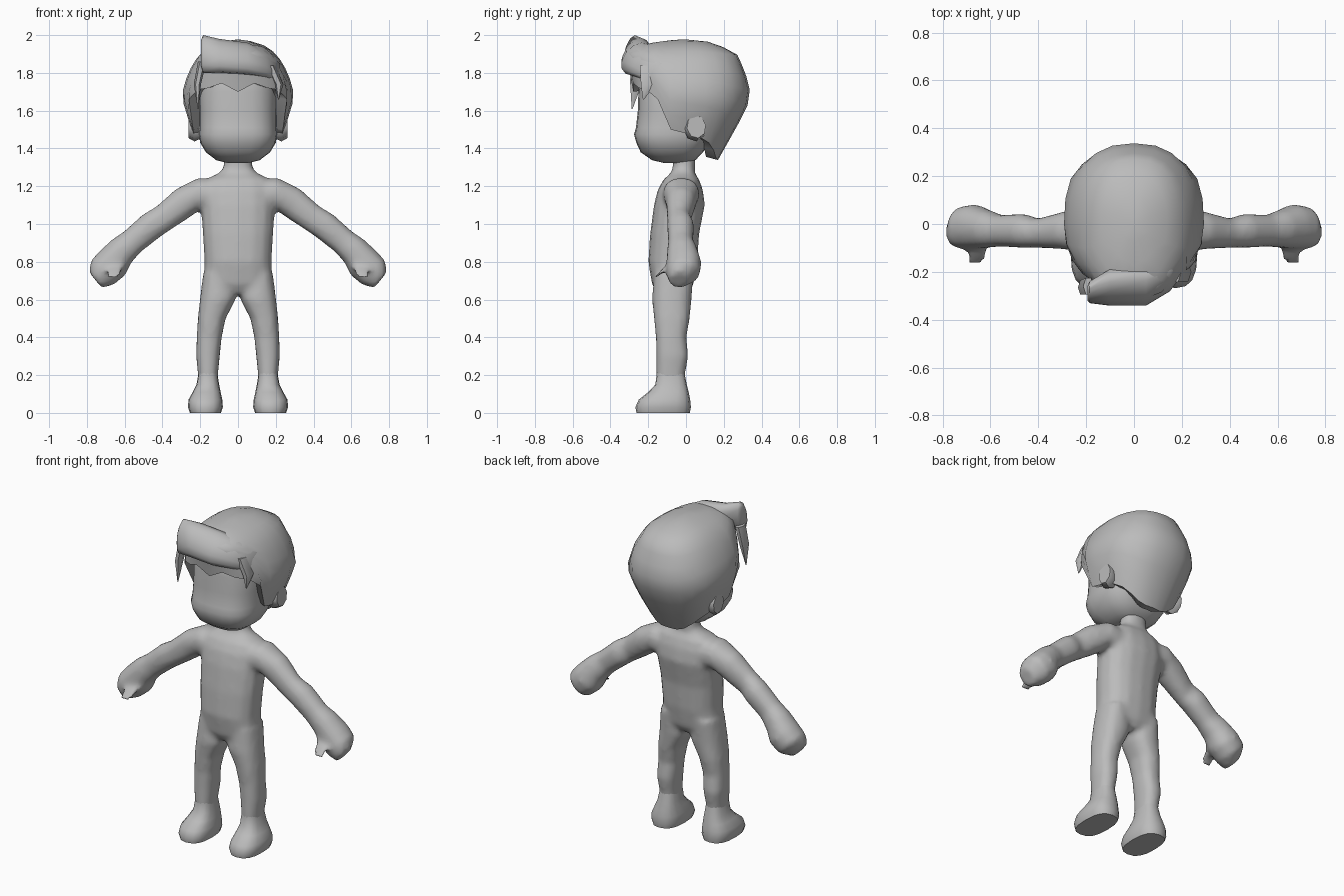
import bpy, bmesh, math
from mathutils import Vector as V

if "Cube" in bpy.data.objects:
    bpy.data.objects.remove(bpy.data.objects["Cube"])

grey = bpy.data.materials.new("plain_grey")
grey.diffuse_color = (0.5, 0.5, 0.5, 1)
grey.use_nodes = True
grey.node_tree.nodes["Principled BSDF"].inputs["Base Color"].default_value = grey.diffuse_color


def spow(a, e):
    return math.copysign(abs(a) ** (2 / e), a)


def loft(bm, rings, n=16, e=2.4):
    """Skin a row of (centre, u, v) superellipse rings and cap both ends."""
    rows = []
    for c, u, v in rings:
        rows.append([bm.verts.new(c + u * spow(math.cos(a), e) + v * spow(math.sin(a), e))
                     for a in (2 * math.pi * i / n for i in range(n))])
    for r, s in zip(rows, rows[1:]):
        for i in range(n):
            j = (i + 1) % n
            bm.faces.new((r[i], r[j], s[j], s[i]))
    bm.faces.new(rows[0])
    bm.faces.new(rows[-1])


def span(xa, za, xb, zb, y0, y1, side=1):
    """Ring between two points of the xz plane, with a depth range."""
    a, b = V((side * xa, 0, za)), V((side * xb, 0, zb))
    return ((a + b) / 2 + V((0, (y0 + y1) / 2, 0)), (a - b) / 2, V((0, (y1 - y0) / 2, 0)))


def flat(x0, x1, z, y0, y1, side=1):
    return span(x0, z, x1, z, y0, y1, side)


def finish(name, bm, angle=50):
    bmesh.ops.recalc_face_normals(bm, faces=bm.faces)
    me = bpy.data.meshes.new(name)
    bm.to_mesh(me)
    bm.free()
    me.materials.append(grey)
    ob = bpy.data.objects.new(name, me)
    bpy.context.collection.objects.link(ob)
    bpy.ops.object.select_all(action='DESELECT')
    ob.select_set(True)
    bpy.context.view_layer.objects.active = ob
    bpy.ops.object.shade_smooth_by_angle(angle=math.radians(angle))
    return ob


# Body: torso with neck, legs, arms and thumbs fused into one skin
bm = bmesh.new()
torso = [(.13, .63, -.15, .01), (.185, .68, -.18, .04), (.178, .8, -.2, .06),
         (.187, .95, -.19, .07), (.197, 1.1, -.17, .1), (.195, 1.18, -.15, .09),
         (.175, 1.235, -.12, .07), (.10, 1.27, -.08, .045), (.075, 1.3, -.07, .05),
         (.075, 1.42, -.07, .05)]
loft(bm, [flat(-w, w, z, a, b) for w, z, a, b in torso])
leg = [(.02, .185, .74, -.17, .04), (.012, .202, .6, -.18, .03), (.065, .213, .5, -.17, .02),
       (.086, .219, .4, -.16, .003), (.096, .222, .3, -.158, .013), (.106, .212, .2, -.158, -.005),
       (.11, .205, .08, -.15, -.01)]
arm = [(.10, 1.24, .13, 1.05, -.13, .07), (.21, 1.245, .2, 1.075, -.12, .07),
       (.33, 1.185, .27, 1.025, -.105, .05), (.43, 1.095, .37, .96, -.1, .023),
       (.505, 1.05, .42, .925, -.1, .043), (.605, .96, .51, .855, -.095, .038),
       (.665, .92, .565, .795, -.1, .06), (.735, .855, .595, .73, -.105, .082),
       (.78, .805, .655, .68, -.105, .074), (.788, .745, .72, .66, -.09, .01)]
for s in (-1, 1):
    loft(bm, [flat(*r, side=s) for r in leg])
    loft(bm, [span(*r, side=s) for r in arm], e=2.2)
    loft(bm, [(V((s * x, y, z)), V((r, 0, 0)), V((0, .6 * r, .8 * r)))
              for x, y, z, r in ((.63, -.05, .80, .04), (.645, -.11, .765, .042),
                                 (.66, -.15, .73, .04), (.668, -.175, .705, .024))], 10, 2)
body = finish("body", bm)
rm = body.modifiers.new("fuse", 'REMESH')
rm.mode, rm.voxel_size, rm.use_smooth_shade = 'VOXEL', .016, True
sm = body.modifiers.new("soften", 'SMOOTH')
sm.factor, sm.iterations = .5, 4

# Feet with flat soles
foot = [(.09, .255, 0, -.262, .02), (.08, .265, .03, -.268, .026), (.083, .262, .07, -.25, .022),
        (.092, .24, .11, -.2, .014), (.1, .22, .15, -.162, .004), (.109, .209, .21, -.155, -.008)]
for s, side in ((-1, "right"), (1, "left")):
    bm = bmesh.new()
    loft(bm, [flat(*r, side=s) for r in foot], e=2.6)
    finish(side + "_foot", bm)

# Head: rounded face with a slight muzzle
bm = bmesh.new()
head = [(.06, 1.324, -.12, 0), (.115, 1.338, -.18, .05), (.17, 1.38, -.24, .09),
        (.2, 1.43, -.263, .12), (.208, 1.475, -.275, .14), (.206, 1.51, -.265, .16),
        (.206, 1.6, -.255, .18), (.206, 1.7, -.252, .18), (.18, 1.8, -.24, .18), (.12, 1.88, -.18, .1)]
loft(bm, [flat(-w, w, z, a, b) for w, z, a, b in head], 24, 2.7)
finish("head", bm)

# Ears
for s, side in ((-1, "right"), (1, "left")):
    bm = bmesh.new()
    loft(bm, [(V((s * x, y, 1.515)), V((0, hy, .01)), V((0, -.01, hz)))
              for x, y, hy, hz in ((.17, .03, .035, .05), (.23, .045, .06, .078),
                                   (.262, .055, .05, .06))], 8, 2)
    finish(side + "_ear", bm)

# Hair cap: dome profile (z, half width, front, back) cut by a hem that varies around the head
dome = [(1.978, 0, 0, 0), (1.97, .06, .12, .1), (1.945, .14, .26, .18), (1.9, .205, .325, .27),
        (1.8, .265, .298, .315), (1.68, .3, .275, .345), (1.6, .278, .27, .315),
        (1.5, .245, .26, .26), (1.34, .17, .2, .17)]
hem = [1.70, 1.745, 1.72, 1.71, 1.66, 1.50, 1.48, 1.46, 1.43, 1.39, 1.355, 1.34, 1.34]


def dome_at(z):
    for p, q in zip(dome, dome[1:]):
        if z >= q[0]:
            t = (p[0] - z) / (p[0] - q[0])
            return [a + (b - a) * t for a, b in zip(p[1:], q[1:])]
    return dome[-1][1:]


bm = bmesh.new()
top = bm.verts.new((0, -.01, 1.978))
n, rows, previous = 24, 10, None
for k in range(1, rows + 2):
    ring = []
    for i in range(n):
        a = 2 * math.pi * i / n
        low = hem[min(i, n - i)]
        z = 1.978 - (1.978 - low) * (min(k, rows) / rows) ** 1.7
        w, f, b = dome_at(z)
        c = math.cos(a)
        p = V((w * spow(math.sin(a), 2.3), -(f if c > 0 else b) * spow(c, 2.3), z))
        if k > rows:                      # tuck the hem in towards the head
            p = V((p.x * .65, p.y * .65, z + .015))
        ring.append(bm.verts.new(p))
    for i in range(n):
        j = (i + 1) % n
        if previous:
            bm.faces.new((previous[i], previous[j], ring[j], ring[i]))
        else:
            bm.faces.new((top, ring[i], ring[j]))
    previous = ring
finish("hair_cap", bm, 60)

# Swept fringe running from a raised tip on one side to the other temple
bm = bmesh.new()
sweep = [(-.195, -.29, 1.905, .03, .07), (-.185, -.285, 1.90, .045, .1), (-.1, -.265, 1.89, .075, .09),
         (.05, -.26, 1.875, .08, .085), (.15, -.215, 1.845, .065, .07), (.22, -.15, 1.8, .04, .05)]
loft(bm, [(V((x, y, z)), V((0, -hy, -.01)), V((0, hy * .3, hz))) for x, y, z, hy, hz in sweep], 12, 2)
finish("fringe", bm, 60)

# Hanging locks: tapered blades beside the forehead
for name, blade in (("right_lock", [(-.19, -.26, 1.86, .04), (-.215, -.265, 1.74, .035), (-.212, -.285, 1.61, .003)]),
                    ("left_lock", [(.17, -.2, 1.84, .05), (.215, -.2, 1.74, .045), (.215, -.225, 1.66, .004)])):
    bm = bmesh.new()
    loft(bm, [(V((x, y, z)), V((.55 * r, 0, 0)), V((0, r, 0))) for x, y, z, r in blade], 6, 2)
    finish(name, bm)
